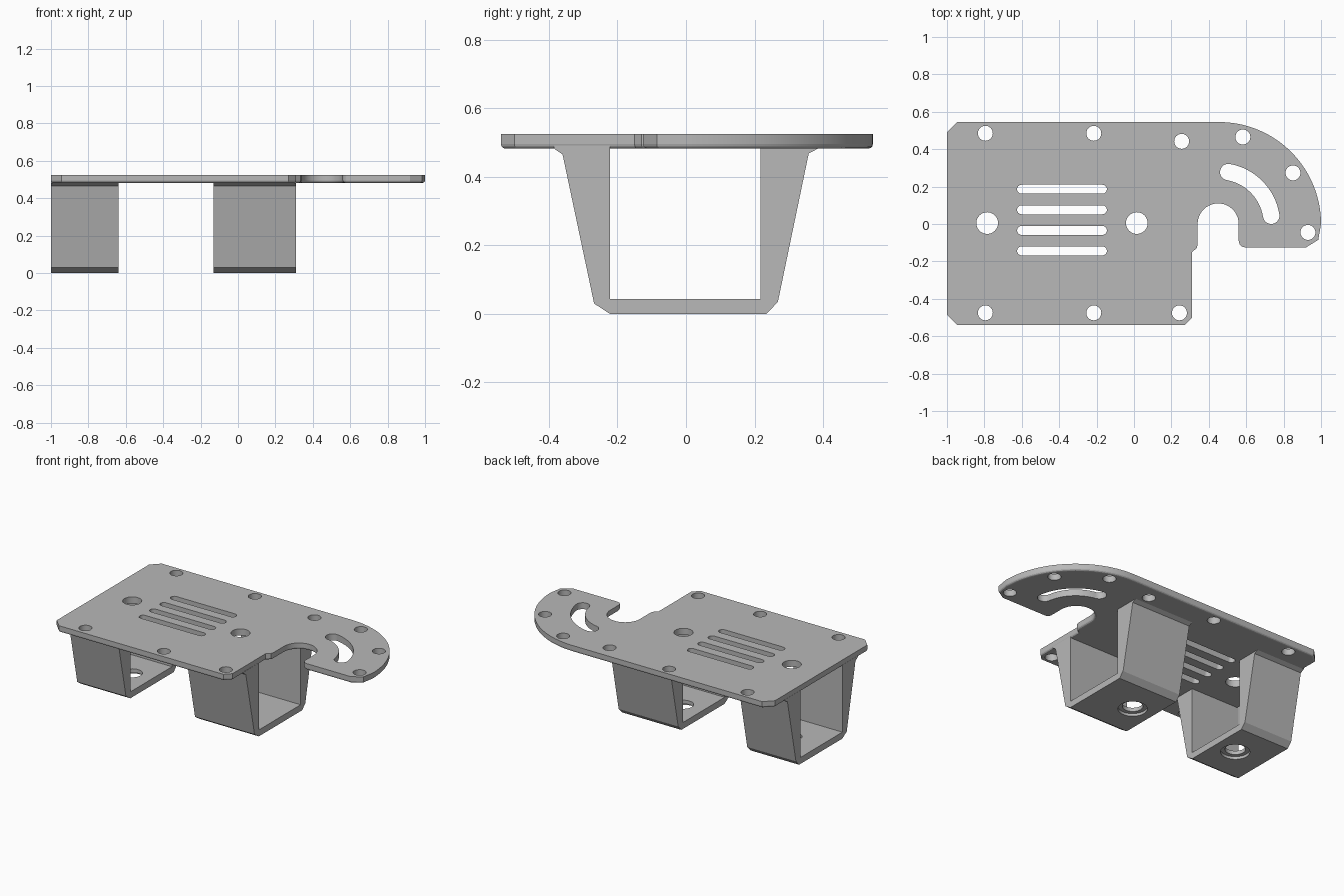
import bpy, bmesh
from math import cos, sin, radians
from mathutils import Vector

cube = bpy.data.objects.get("Cube")
if cube:
    bpy.data.objects.remove(cube, do_unlink=True)

grey = bpy.data.materials.new("plain grey")
grey.use_nodes = True
colour = (0.48, 0.48, 0.48, 1)
grey.diffuse_color = colour
grey.node_tree.nodes["Principled BSDF"].inputs["Base Color"].default_value = colour


def arc(cx, cy, r, a0, a1, n):
    angles = [radians(a0 + (a1 - a0) * i / n) for i in range(n + 1)]
    return [(cx + r * cos(a), cy + r * sin(a)) for a in angles]


def circle(cx, cy, r):
    return arc(cx, cy, r, 0, 360, 32)[:-1]


def prism(bm, pts, lo, hi, along_x=False):
    """Extrude a closed outline along z, or a y-z outline along x."""
    place = (lambda a, b: (lo, a, b)) if along_x else (lambda a, b: (a, b, lo))
    base = bm.faces.new([bm.verts.new(place(*p)) for p in pts])
    shift = Vector((hi - lo, 0, 0)) if along_x else Vector((0, 0, hi - lo))
    ext = bmesh.ops.extrude_face_region(bm, geom=[base], use_keep_orig=True)
    bmesh.ops.translate(bm, vec=shift,
                        verts=[g for g in ext["geom"] if isinstance(g, bmesh.types.BMVert)])
    bmesh.ops.recalc_face_normals(bm, faces=bm.faces[:])


def to_object(bm, name):
    mesh = bpy.data.meshes.new(name)
    bm.to_mesh(mesh)
    bm.free()
    mesh.materials.append(grey)
    obj = bpy.data.objects.new(name, mesh)
    bpy.context.collection.objects.link(obj)
    return obj


def cut(obj, prisms):
    """Cut a set of vertical prisms (outline, low, high) out of an object."""
    for shape in prisms:
        bm = bmesh.new()
        prism(bm, *shape)
        tool = to_object(bm, "hole_cutter")
        tool.hide_render = True
        mod = obj.modifiers.new("hole", "BOOLEAN")
        mod.operation, mod.solver, mod.object = "DIFFERENCE", "EXACT", tool
        bpy.context.view_layer.objects.active = obj
        bpy.ops.object.modifier_apply(modifier=mod.name)
        bpy.data.objects.remove(tool, do_unlink=True)


def finish(obj):
    bpy.ops.object.select_all(action="DESELECT")
    obj.select_set(True)
    bpy.context.view_layer.objects.active = obj
    bpy.ops.object.shade_smooth_by_angle(angle=radians(14))


# Deck plate with a curved nose, a round notch and a rounded lower rim
BOTTOM, TOP = 0.482, 0.525
outline = arc(0.455, 0, 0.545, 0, 90, 36)
outline += [(-0.945, 0.545), (-1, 0.49), (-1, -0.485), (-0.945, -0.54),
            (0.27, -0.54), (0.31, -0.50), (0.31, -0.15), (0.335, -0.13), (0.34, -0.11)]
outline += arc(0.45, 0, 0.11, 180, 0, 20)
outline += arc(0.595, -0.09, 0.035, 180, 270, 6)
outline += [(0.92, -0.125), (0.985, -0.085)]
bm = bmesh.new()
prism(bm, outline, BOTTOM, TOP)
rim = [e for e in bm.edges if all(abs(v.co.z - BOTTOM) < 0.001 for v in e.verts)]
bmesh.ops.bevel(bm, geom=rim, offset=0.013, segments=3, profile=0.5, affect="EDGES")
deck = to_object(bm, "deck_plate")

# Screw holes, access holes, vent slots and the curved slot
AXES = (-0.785, 0.015)
screws = [(-0.795, 0.485), (-0.215, 0.485), (0.255, 0.442), (0.582, 0.465), (0.85, 0.273),
          (0.93, -0.045), (-0.795, -0.475), (-0.215, -0.475), (0.243, -0.475)]
shapes = [circle(x, y, 0.04) for x, y in screws]
shapes += [circle(x, 0.005, 0.058) for x in AXES]
for i in range(4):
    y = 0.186 - 0.11 * i
    shapes.append(arc(-0.601, y, 0.024, 90, 270, 16) + arc(-0.169, y, 0.024, -90, 90, 16))


def on_slot(a):
    return 0.455 + 0.282 * cos(radians(a)), 0.282 * sin(radians(a))


A0, A1, HALF = 9, 80, 0.044
shapes.append(arc(0.455, 0, 0.282 + HALF, A0, A1, 20)
              + arc(*on_slot(A1), HALF, A1, A1 + 180, 16)[1:-1]
              + arc(0.455, 0, 0.282 - HALF, A1, A0, 20)
              + arc(*on_slot(A0), HALF, A0 + 180, A0 + 360, 16)[1:-1])
cut(deck, [(s, BOTTOM - 0.1, TOP + 0.1) for s in shapes])
finish(deck)

# Two U-shaped brackets under the deck, each with a recessed hole in its floor
JOIN = BOTTOM + 0.009
profile = [(-0.222, 0), (0.235, 0), (0.268, 0.035), (0.358, 0.468), (0.385, BOTTOM),
           (0.385, JOIN), (0.218, JOIN), (0.218, 0.043), (-0.222, 0.043),
           (-0.222, JOIN), (-0.385, JOIN), (-0.385, BOTTOM), (-0.36, 0.465), (-0.268, 0.03)]
for name, x0, x1, axis in (("right_bracket", -1, -0.64, AXES[0]),
                           ("left_bracket", -0.13, 0.31, AXES[1])):
    bm = bmesh.new()
    prism(bm, profile, x0, x1, along_x=True)
    bracket = to_object(bm, name)
    cut(bracket, [(circle(axis, 0.005, 0.062), -0.1, 0.1),
                  (circle(axis, 0.005, 0.088), -0.1, 0.018)])
    finish(bracket)
